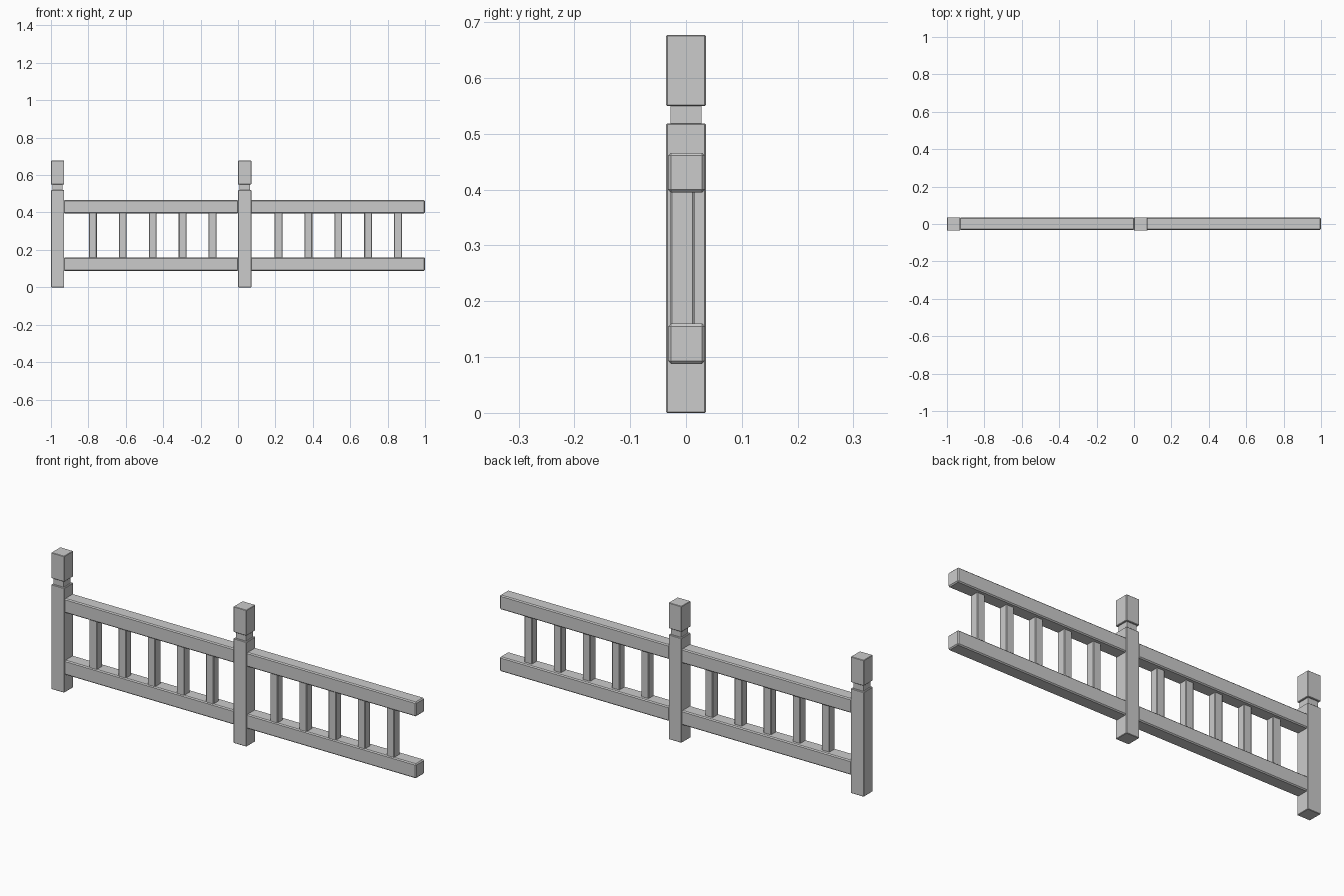
import bpy, bmesh

if "Cube" in bpy.data.objects:
    bpy.data.objects.remove(bpy.data.objects["Cube"])


def box(name, x, y, z, bevel=0.003):
    """Chamfered box from (min, max) ranges on each axis."""
    bm = bmesh.new()
    bmesh.ops.create_cube(bm, size=1)
    for v in bm.verts:
        for i, (lo, hi) in enumerate((x, y, z)):
            v.co[i] = hi if v.co[i] > 0 else lo
    if bevel:
        bmesh.ops.bevel(bm, geom=bm.edges[:], offset=bevel, segments=1,
                        profile=0.5, affect='EDGES')
    mesh = bpy.data.meshes.new(name)
    bm.to_mesh(mesh)
    bm.free()
    ob = bpy.data.objects.new(name, mesh)
    bpy.context.collection.objects.link(ob)
    return ob


POST = 0.071     # post width
STEP = 0.16      # baluster spacing
BAL = 0.021      # baluster half width

# Each bay: post start, rail end, first baluster centre
bays = [("left", -1.0, 0.002, -0.776), ("right", 0.0, 0.999, 0.216)]

for side, x0, x_end, first in bays:
    x1 = x0 + POST
    h = POST / 2
    # Post: shaft, recessed neck and block cap
    box(f"{side}_post_shaft", (x0, x1), (-h, h), (0, 0.519), 0.002)
    box(f"{side}_post_neck", (x0 + 0.008, x1 - 0.008), (-0.0275, 0.0275),
        (0.515, 0.556), 0)
    box(f"{side}_post_cap", (x0, x1), (-h, h), (0.550, 0.677), 0.002)

    # Horizontal rails
    for level, z in (("lower", (0.088, 0.160)), ("upper", (0.395, 0.466))):
        box(f"{side}_{level}_rail", (x1 - 0.003, x_end), (-0.032, 0.034), z, 0.005)

    # Balusters between the rails, set slightly toward the front
    for i in range(5):
        c = first + i * STEP
        box(f"{side}_baluster_{i + 1}", (c - BAL, c + BAL), (-0.028, 0.015),
            (0.155, 0.400))
